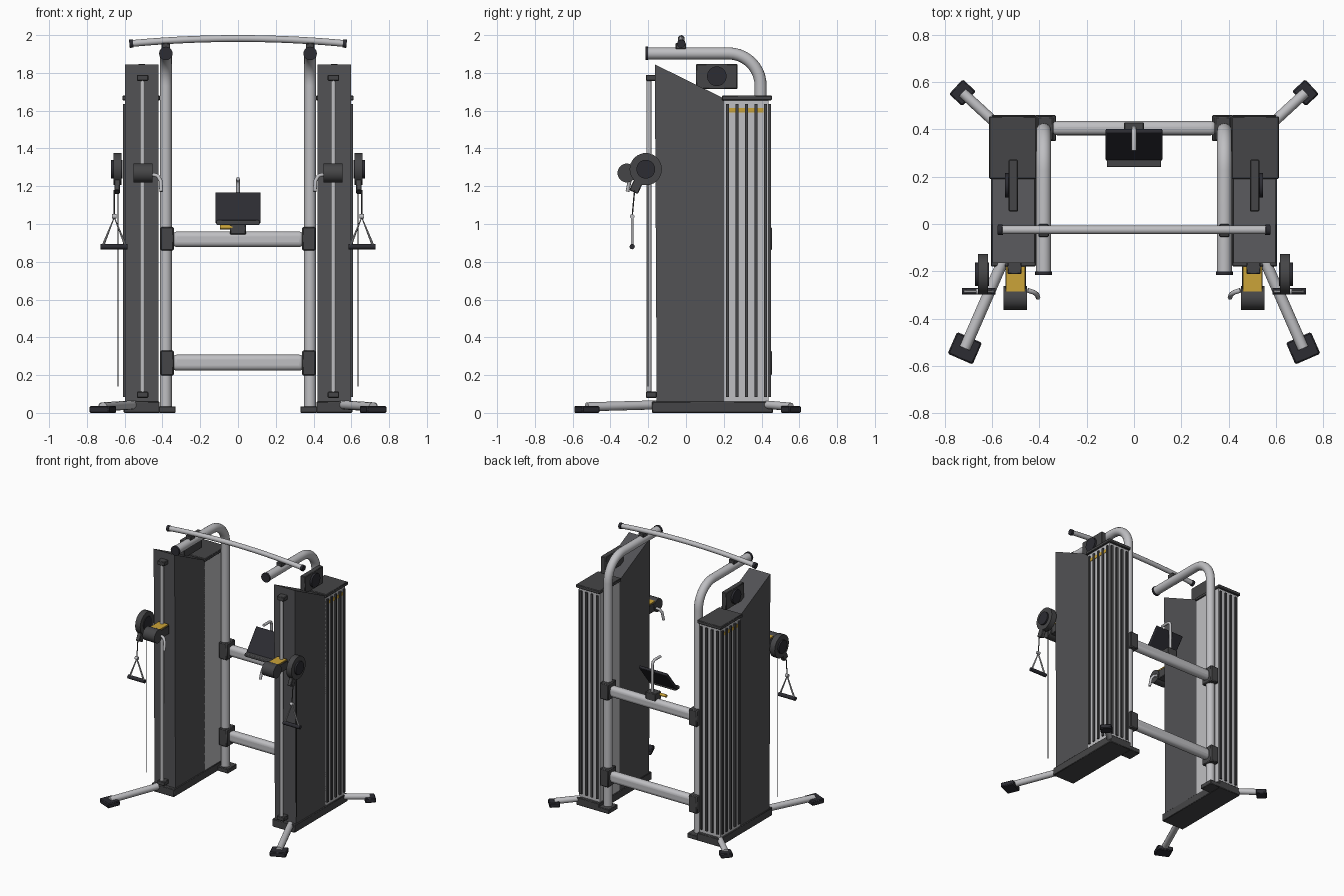
import bpy, bmesh, math
from mathutils import Vector

cube = bpy.data.objects.get("Cube")
if cube:
    bpy.data.objects.remove(cube, do_unlink=True)


def material(name, rgb):
    m = bpy.data.materials.new(name)
    m.use_nodes = True
    m.diffuse_color = (*rgb, 1)
    m.node_tree.nodes["Principled BSDF"].inputs["Base Color"].default_value = (*rgb, 1)
    return m


PANEL = material("charcoal panel", (0.085, 0.085, 0.09))
TRIM = material("dark grey trim", (0.06, 0.06, 0.063))
BLACK = material("black rubber", (0.025, 0.025, 0.032))
SILVER = material("silver metal", (0.52, 0.52, 0.54))
YELLOW = material("yellow accent", (0.6, 0.37, 0.04))


def finish(obj, name, mat):
    obj.name = name
    obj.data.materials.clear()
    obj.data.materials.append(mat)
    bpy.ops.object.select_all(action="DESELECT")
    obj.select_set(True)
    bpy.context.view_layer.objects.active = obj
    bpy.ops.object.shade_smooth_by_angle(angle=math.radians(40))
    return obj


def mesh_object(name, bm, mat):
    bmesh.ops.recalc_face_normals(bm, faces=bm.faces)
    me = bpy.data.meshes.new(name)
    bm.to_mesh(me)
    bm.free()
    obj = bpy.data.objects.new(name, me)
    bpy.context.collection.objects.link(obj)
    return finish(obj, name, mat)


def box(name, x, y, z, mat, bevel=0.004, segments=1):
    """Box from (min, max) ranges on each axis."""
    bm = bmesh.new()
    bmesh.ops.create_cube(bm, size=1)
    size = [abs(r[1] - r[0]) for r in (x, y, z)]
    bmesh.ops.scale(bm, vec=size, verts=bm.verts)
    obj = mesh_object(name, bm, mat)
    obj.location = [(r[0] + r[1]) / 2 for r in (x, y, z)]
    if bevel:
        mod = obj.modifiers.new("Bevel", "BEVEL")
        mod.width, mod.segments = bevel, segments
    return obj


def tube(name, points, radius, mat, sides=4):
    """Round bar swept along points."""
    cu = bpy.data.curves.new(name, "CURVE")
    cu.dimensions = "3D"
    cu.bevel_depth, cu.bevel_resolution = radius, sides
    cu.use_fill_caps = True
    sp = cu.splines.new("POLY")
    sp.points.add(len(points) - 1)
    for p, co in zip(sp.points, points):
        p.co = (*co, 1)
    obj = bpy.data.objects.new(name, cu)
    bpy.context.collection.objects.link(obj)
    bpy.ops.object.select_all(action="DESELECT")
    obj.select_set(True)
    bpy.context.view_layer.objects.active = obj
    bpy.ops.object.convert(target="MESH")
    return finish(bpy.context.object, name, mat)


def disc(name, x0, x1, y, z, radius, mat, bevel=0.008):
    """Short cylinder along x with rounded rims."""
    obj = tube(name, [(x0, y, z), (x1, y, z)], radius, mat, 7)
    mod = obj.modifiers.new("Bevel", "BEVEL")
    mod.width, mod.segments, mod.angle_limit = bevel, 2, math.radians(50)
    return obj


def prism(name, profile, x0, x1, mat):
    """Extrude a (y, z) outline along x."""
    bm = bmesh.new()
    face = bm.faces.new([bm.verts.new((x0, y, z)) for y, z in profile])
    ext = bmesh.ops.extrude_face_region(bm, geom=[face])
    verts = [v for v in ext["geom"] if isinstance(v, bmesh.types.BMVert)]
    bmesh.ops.translate(bm, vec=(x1 - x0, 0, 0), verts=verts)
    return mesh_object(name, bm, mat)


def leg(name, s, start, end, radius, length, width):
    """Splayed stabiliser leg with a rubber foot."""
    a, b = Vector((s * start[0], start[1], 0.042)), Vector((s * end[0], end[1], 0.032))
    d = (b - a).normalized()
    tube(name + "_leg", [a - d * 0.04, b], radius, SILVER)
    foot = box(name + "_foot", (b.x - length / 2, b.x + length / 2),
               (b.y - width / 2, b.y + width / 2), (0, 0.036), BLACK, 0.006)
    foot.rotation_euler.z = math.atan2(d.y, d.x)


for side, s in (("left", 1), ("right", -1)):
    def X(a, b):
        return (s * a, s * b)

    def P(*pts):
        return [(s * x, y, z) for x, y, z in pts]

    n = side + "_"
    # Tower: base, sloped shroud, weight stack housing
    box(n + "base", X(0.415, 0.605), (-0.18, 0.46), (0, 0.06), TRIM)
    box(n + "post_foot", X(0.33, 0.42), (0.35, 0.46), (0, 0.035), TRIM)
    prism(n + "shroud", [(-0.155, 0.06), (0.2, 0.06), (0.2, 1.665), (-0.165, 1.845)],
          s * 0.42, s * 0.597, PANEL)
    box(n + "stack_housing", X(0.42, 0.597), (0.195, 0.438), (0.06, 1.66), SILVER, 0)
    box(n + "stack_cap", X(0.412, 0.612), (0.19, 0.455), (1.655, 1.68), TRIM)
    box(n + "stack_marker", X(0.59, 0.6), (0.222, 0.41), (1.59, 1.615), YELLOW, 0)
    for i in range(5):
        y = 0.22 + 0.05 * i
        box(f"{n}side_slat_{i}", X(0.59, 0.608), (y - 0.008, y + 0.008), (0.085, 1.635), TRIM, 0)
    for i in range(4):
        x = 0.439 + 0.046 * i
        box(f"{n}back_slat_{i}", X(x - 0.008, x + 0.008), (0.43, 0.449), (0.085, 1.635), TRIM, 0)
    # Top box with dial
    box(n + "top_box", X(0.49, 0.53), (0.053, 0.272), (1.715, 1.847), TRIM)
    disc(n + "top_dial", s * 0.52, s * 0.545, 0.163, 1.782, 0.052, BLACK)

    # Main frame post bending forward into an overhead arm
    bend = [(0.382, 0.225 + 0.17 * math.cos(t), 1.733 + 0.17 * math.sin(t))
            for t in [math.pi / 2 * k / 10 for k in range(11)]]
    tube(n + "frame_post", P((0.382, 0.395, 0.03), *bend, (0.382, -0.205, 1.903)), 0.032, SILVER, 6)
    tube(n + "arm_end_cap", P((0.382, -0.2, 1.903), (0.382, -0.215, 1.903)), 0.036, BLACK, 6)
    box(n + "bar_mount", X(0.36, 0.404), (-0.055, 0), (1.925, 1.958), TRIM)
    tube(n + "pull_bar_cap", P((0.555, -0.025, 1.956), (0.575, -0.025, 1.954)), 0.022, BLACK)
    for label, z0, z1 in (("upper", 0.86, 0.985), ("lower", 0.197, 0.33)):
        box(f"{n}{label}_bracket", X(0.34, 0.41), (0.352, 0.455), (z0, z1), TRIM, 0.006)

    # Stabiliser legs
    leg(n + "front", s, (0.56, -0.17), (0.715, -0.525), 0.024, 0.1, 0.115)
    leg(n + "rear", s, (0.6, 0.44), (0.725, 0.555), 0.022, 0.075, 0.085)

    # Guide rail and its end brackets
    tube(n + "guide_rail", P((0.505, -0.196, 0.085), (0.505, -0.196, 1.785)), 0.013, SILVER)
    for label, z in (("bottom", 0.08), ("top", 1.758)):
        box(f"{n}{label}_rail_bracket", X(0.475, 0.535), (-0.212, -0.155), (z, z + 0.032), TRIM)

    # Sliding carriage with yellow top and release lever
    box(n + "carriage", X(0.457, 0.543), (-0.31, -0.175), (1.235, 1.302), TRIM)
    box(n + "carriage_plate", X(0.46, 0.54), (-0.3, -0.18), (1.302, 1.311), YELLOW, 0)
    disc(n + "carriage_roller", s * 0.452, s * 0.552, -0.313, 1.27, 0.05, TRIM)
    tube(n + "release_lever", P((0.45, -0.28, 1.262), (0.425, -0.288, 1.255), (0.41, -0.298, 1.23),
                                (0.406, -0.31, 1.172)), 0.01, SILVER)

    # Swivel pulley
    disc(n + "pulley", s * 0.617, s * 0.66, -0.213, 1.29, 0.086, TRIM, 0.015)
    disc(n + "pulley_hub", s * 0.612, s * 0.672, -0.213, 1.29, 0.05, BLACK)
    arm = box(n + "pulley_arm", X(0.625, 0.655), (-0.285, -0.235), (1.165, 1.25), TRIM)
    arm.rotation_euler.x = math.radians(-25)
    tube(n + "return_cable", P((0.635, -0.2, 0.14), (0.635, -0.2, 1.25)), 0.003, TRIM, 1)

    # Hanging triangle grip
    tube(n + "grip_cable", P((0.655, -0.272, 1.18), (0.655, -0.285, 1.04)), 0.004, TRIM, 1)
    disc(n + "grip_ring", s * 0.643, s * 0.667, -0.285, 1.04, 0.012, SILVER, 0.003)
    tube(n + "grip_frame", P((0.715, -0.285, 0.885), (0.655, -0.285, 1.035),
                             (0.595, -0.285, 0.885)), 0.007, SILVER, 2)
    tube(n + "grip_handle", P((0.585, -0.285, 0.88), (0.727, -0.285, 0.88)), 0.014, BLACK)

# Crossbars joining the two posts
for label, z0, z1 in (("upper", 0.878, 0.96), ("lower", 0.224, 0.308)):
    box(label + "_crossbar", (-0.35, 0.35), (0.375, 0.435), (z0, z1), SILVER, 0.026, 4)

# Gently arched pull-up bar
arch = [(0.57 * k / 10, -0.025, 1.982 - 0.027 * (k / 10) ** 2) for k in range(-10, 11)]
tube("pull_up_bar", arch, 0.018, SILVER)

# Centre tablet holder
box("holder_mount", (-0.042, 0.042), (0.36, 0.43), (0.945, 1.005), TRIM)
screen = box("holder_panel", (-0.12, 0.12), (0.325, 0.345), (0.985, 1.185), BLACK, 0.006, 2)
screen.rotation_euler.x = math.radians(-38)
tray = box("holder_tray", (-0.115, 0.115), (0.24, 0.29), (0.995, 1.02), TRIM, 0.006, 2)
tube("holder_hook", [(0, 0.405, 0.99), (0, 0.405, 1.21), (0, 0.398, 1.23), (0, 0.38, 1.238),
                     (0, 0.31, 1.238)], 0.01, SILVER)
tube("holder_pin", [(-0.095, 0.37, 0.983), (-0.03, 0.37, 0.983)], 0.011, YELLOW)
